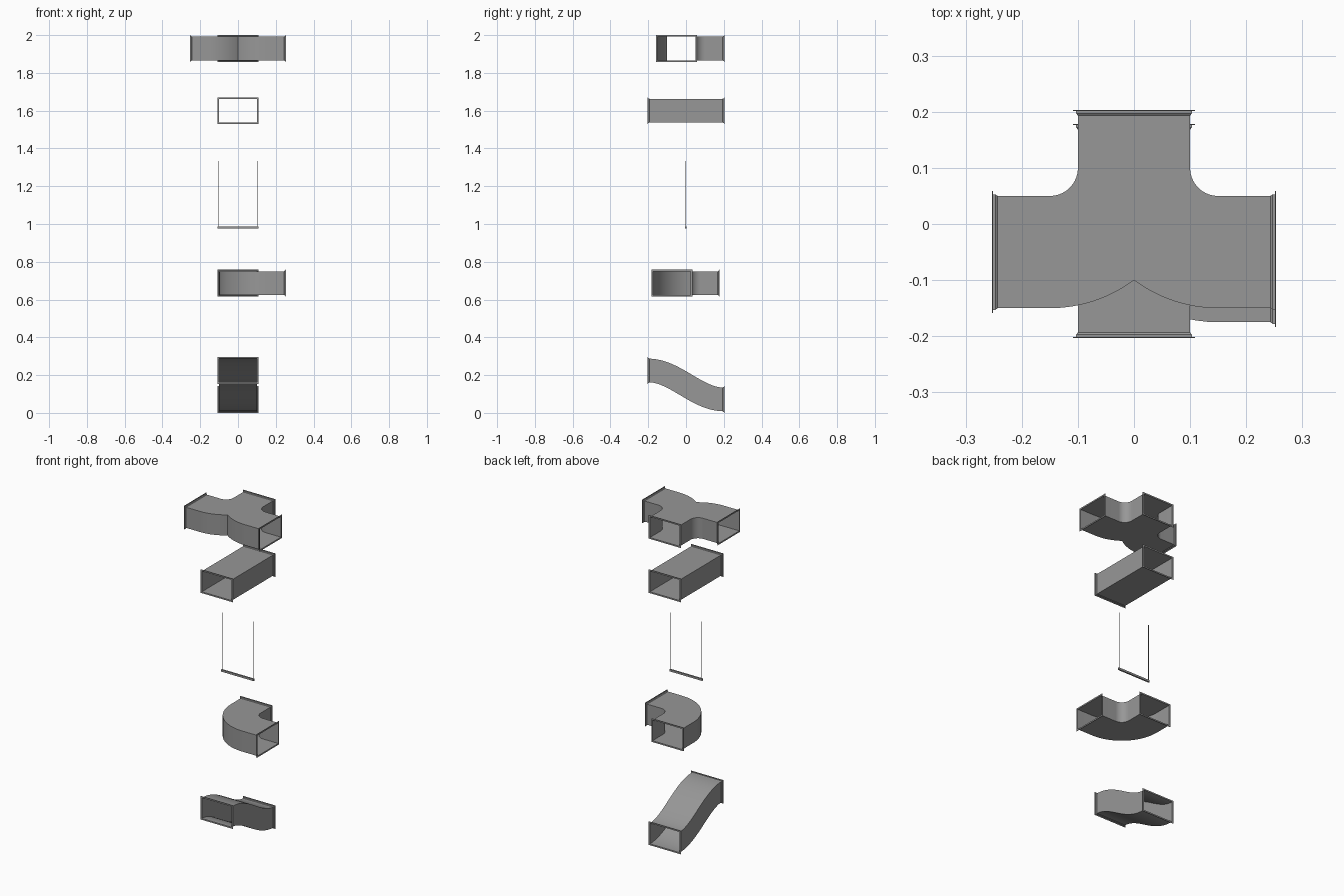
import bpy, bmesh, math
from mathutils import Vector

if "Cube" in bpy.data.objects:
    bpy.data.objects.remove(bpy.data.objects["Cube"], do_unlink=True)

HALF_W, HALF_H = 0.1, 0.0625   # duct half width and half height
LIP = 0.0085                   # how far flanges stand out

steel = bpy.data.materials.new("galvanised_grey")
steel.use_nodes = True
GREY = (0.31, 0.31, 0.31, 1)
steel.diffuse_color = GREY
steel.node_tree.nodes["Principled BSDF"].inputs["Base Color"].default_value = GREY


def finish(name, bm, smooth=False):
    bmesh.ops.recalc_face_normals(bm, faces=bm.faces)
    mesh = bpy.data.meshes.new(name)
    bm.to_mesh(mesh)
    bm.free()
    mesh.materials.append(steel)
    ob = bpy.data.objects.new(name, mesh)
    bpy.context.collection.objects.link(ob)
    if smooth:
        bpy.ops.object.select_all(action='DESELECT')
        ob.select_set(True)
        bpy.context.view_layer.objects.active = ob
        bpy.ops.object.shade_smooth_by_angle(angle=math.radians(30))
    return ob


def plan_duct(name, walls, z):
    """Flat-topped duct: each wall is a run of plan points, gaps between runs stay open."""
    bm = bmesh.new()
    rows = [[[bm.verts.new((x, y, z + s * HALF_H)) for x, y in wall]
             for wall in walls] for s in (-1, 1)]
    for row in rows:
        bm.faces.new([v for wall in row for v in wall])
    for low, high in zip(*rows):
        for i in range(len(low) - 1):
            bm.faces.new((low[i], low[i + 1], high[i + 1], high[i]))
    return finish(name, bm, True)


def flange(name, centre, outward):
    """Rectangular rim with a small turned collar, facing along outward."""
    n = Vector(outward)
    side = Vector((-n.y, n.x, 0))
    up = Vector((0, 0, 1))
    profile = [(0, 0.01), (0.003, 0.006), (0.003, 0.002),
               (LIP, 0.002), (LIP, 0), (0, 0)]
    bm = bmesh.new()
    rings = []
    for grow, depth in profile:
        rings.append([bm.verts.new(Vector(centre) - n * depth
                                   + side * a * (HALF_W + grow)
                                   + up * b * (HALF_H + grow))
                      for a, b in ((-1, -1), (1, -1), (1, 1), (-1, 1))])
    for r, ring in enumerate(rings):
        nxt = rings[(r + 1) % len(rings)]
        for i in range(4):
            j = (i + 1) % 4
            bm.faces.new((ring[i], ring[j], nxt[j], nxt[i]))
    finish(name, bm)


def arc(cx, cy, radius, start, end, steps=20):
    angles = [math.radians(start + (end - start) * i / steps) for i in range(steps + 1)]
    return [(cx + radius * math.cos(a), cy + radius * math.sin(a)) for a in angles]


def mirrored(points):
    return [(-x, y) for x, y in reversed(points)]


REACH = 0.253                       # side outlets
INNER, OUTER = 0.05, 0.25           # bend radii
BEND = HALF_W + INNER               # bend centre distance from the centreline

# Tee: two bends merging into one back outlet, with a crease at the front
TEE_Z, TEE_Y, BACK = 2 - HALF_H - LIP, -0.05, 0.203
cy = TEE_Y + BEND
crease = math.degrees(math.acos(-BEND / OUTER))
front_right = arc(BEND, cy, OUTER, 360 - crease, 270) + [(REACH, cy - OUTER)]
inner_right = [(REACH, cy - INNER)] + arc(BEND, cy, INNER, 270, 180) + [(HALF_W, BACK)]
plan_duct("tee_duct", [mirrored(front_right)[:-1] + front_right,
                       inner_right, mirrored(inner_right)], TEE_Z)
flange("tee_back_flange", (0, BACK, TEE_Z), (0, 1, 0))
for s, side in ((1, "left"), (-1, "right")):
    flange(f"tee_{side}_flange", (s * REACH, TEE_Y, TEE_Z), (s, 0, 0))

# Straight duct
STRAIGHT_Z = 1.6
plan_duct("straight_duct", [[(s * HALF_W, -s * BACK), (s * HALF_W, s * BACK)]
                            for s in (1, -1)], STRAIGHT_Z)
for s, side in ((1, "back"), (-1, "front")):
    flange(f"straight_{side}_flange", (0, s * BACK, STRAIGHT_Z), (0, s, 0))

# Hanger: channel bar with two threaded rods
BAR_Z = 0.982
bm = bmesh.new()
bmesh.ops.create_cube(bm, size=1)
bmesh.ops.scale(bm, vec=(0.218, 0.009, 0.012), verts=bm.verts)
bmesh.ops.translate(bm, vec=(0, -0.002, BAR_Z), verts=bm.verts)
finish("hanger_bar", bm)
for s, side in ((1, "left"), (-1, "right")):
    bm = bmesh.new()
    bmesh.ops.create_cone(bm, cap_ends=True, segments=8, radius1=0.0018,
                          radius2=0.0018, depth=0.355)
    bmesh.ops.translate(bm, vec=(s * 0.104, -0.002, 1.1555), verts=bm.verts)
    finish(f"hanger_{side}_rod", bm, True)

# Elbow: quarter bend from the back outlet to the left outlet
ELBOW_Z, ELBOW_Y, ELBOW_BACK = 0.687, -0.075, 0.178
cy = ELBOW_Y + BEND
plan_duct("elbow_duct", [
    [(-HALF_W, ELBOW_BACK)] + arc(BEND, cy, OUTER, 180, 270) + [(REACH, cy - OUTER)],
    [(REACH, cy - INNER)] + arc(BEND, cy, INNER, 270, 180) + [(HALF_W, ELBOW_BACK)]],
    ELBOW_Z)
flange("elbow_back_flange", (0, ELBOW_BACK, ELBOW_Z), (0, 1, 0))
flange("elbow_left_flange", (REACH, ELBOW_Y, ELBOW_Z), (1, 0, 0))

# Offset duct: rectangular section swept along an S curve
LOW, HIGH, STEPS = HALF_H + LIP, 0.225, 32
bm = bmesh.new()
sections = []
for i in range(STEPS + 1):
    t = i / STEPS
    y = BACK * (2 * t - 1)
    z = (HIGH + LOW) / 2 + (HIGH - LOW) / 2 * math.cos(math.pi * t)
    slope = -(HIGH - LOW) * math.pi / (4 * BACK) * math.sin(math.pi * t)
    normal = Vector((0, -slope, 1)).normalized() * HALF_H
    sections.append([bm.verts.new(Vector((a * HALF_W, y, z)) + normal * b)
                     for a, b in ((-1, -1), (1, -1), (1, 1), (-1, 1))])
for one, two in zip(sections, sections[1:]):
    for i in range(4):
        j = (i + 1) % 4
        bm.faces.new((one[i], one[j], two[j], two[i]))
finish("offset_duct", bm, True)
flange("offset_front_flange", (0, -BACK, HIGH), (0, -1, 0))
flange("offset_back_flange", (0, BACK, LOW), (0, 1, 0))
